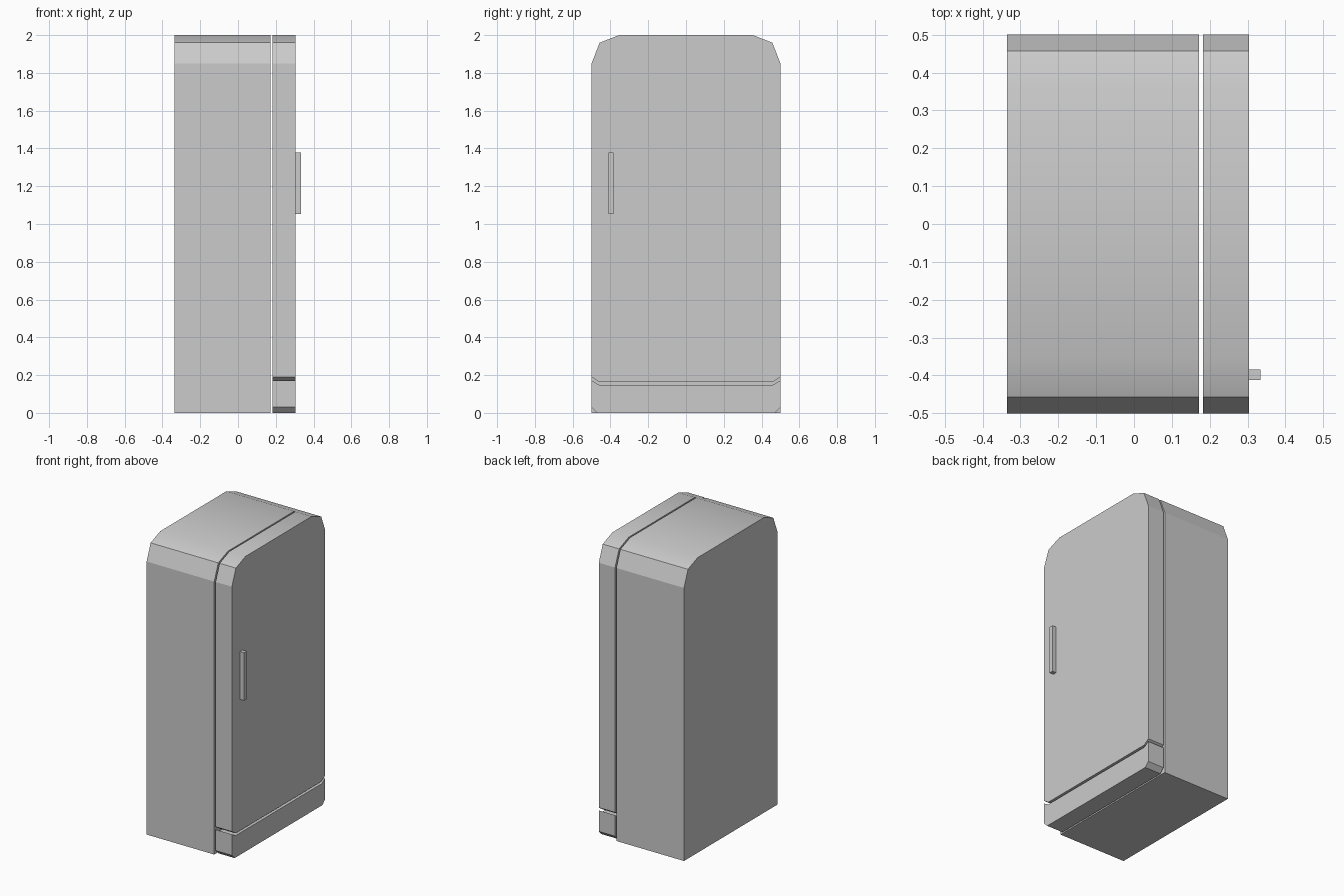
import bpy, bmesh

if "Cube" in bpy.data.objects:
    bpy.data.objects.remove(bpy.data.objects["Cube"])


def extrude_profile(name, half, x0, x1):
    """Mirror a half profile (y, z), listed bottom to top, and extrude it along x."""
    profile = half + [(-y, z) for y, z in reversed(half)]
    bm = bmesh.new()
    face = bm.faces.new([bm.verts.new((x0, y, z)) for y, z in profile])
    ext = bmesh.ops.extrude_face_region(bm, geom=[face], use_keep_orig=True)
    moved = [g for g in ext["geom"] if isinstance(g, bmesh.types.BMVert)]
    bmesh.ops.translate(bm, vec=(x1 - x0, 0, 0), verts=moved)
    bmesh.ops.recalc_face_normals(bm, faces=bm.faces)
    # soft shading over the crowned top only
    for f in bm.faces:
        f.smooth = f.normal.z > 0.9 and f.calc_center_median().z > 1.9
    mesh = bpy.data.meshes.new(name)
    bm.to_mesh(mesh)
    bm.free()
    obj = bpy.data.objects.new(name, mesh)
    bpy.context.collection.objects.link(obj)
    return obj


# Rounded upper corner shared by the cabinet and the door
crown = [(0.5, 1.85), (0.457, 1.96), (0.354, 2.0)]

# Cabinet
extrude_profile("cabinet", [(0.5, 0.0)] + crown, -0.335, 0.172)

# Door and kick panel, separated from the cabinet by a narrow gap
extrude_profile("door", [(0.46, 0.164), (0.5, 0.191)] + crown, 0.182, 0.304)
extrude_profile("kick_panel",
                [(0.47, 0.0), (0.5, 0.03), (0.5, 0.172), (0.46, 0.148)],
                0.182, 0.304)

# Door handle
bpy.ops.mesh.primitive_cube_add(size=1, location=(0.319, -0.398, 1.215))
handle = bpy.context.object
handle.name = "door_handle"
handle.scale = (0.03, 0.027, 0.325)
